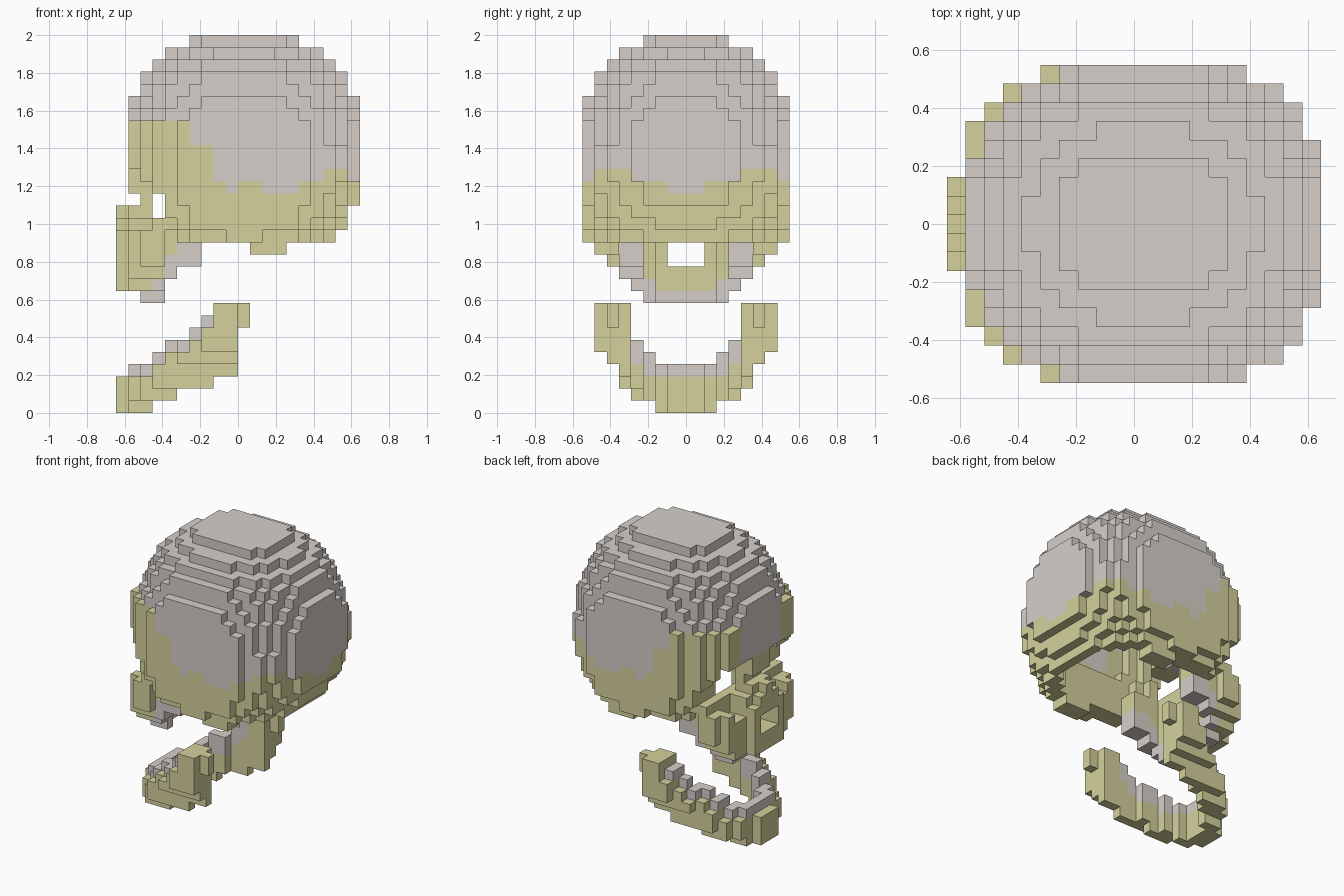
import bpy
import bmesh
from mathutils import Vector

if "Cube" in bpy.data.objects:
    bpy.data.objects.remove(bpy.data.objects["Cube"], do_unlink=True)

NX, NY, NZ = 20, 17, 31          # block counts along each axis
S = 2 / NZ                       # block size
BONE, STAIN = 0, 1


def make_material(name, color):
    mat = bpy.data.materials.new(name)
    mat.use_nodes = True
    mat.diffuse_color = color
    mat.node_tree.nodes["Principled BSDF"].inputs["Base Color"].default_value = color
    return mat


materials = [make_material("grey_bone", (0.67, 0.625, 0.585, 1)),
             make_material("yellow_stain", (0.66, 0.64, 0.335, 1))]

BROW_SIDE = {1: 5, 2: 6, 3: 7, 4: 7}      # outer edge of the brow ridge


# Braincase: stepped hollow ellipsoid, cut flat and open underneath
def in_cranium(i, y, k):
    dz = k - 21
    if k < 14:
        return k == 13 and 11 <= i <= 13 and y in (6, 7)     # ear bumps
    if i == 0 or (i == 1 and k < 18):                        # flat forehead
        return False
    if BROW_SIDE.get(i) == y and 19 <= k < 24:               # brow ridge
        return True
    x = max(abs(i - 10) - 1, 0)
    wide_y = y * (1 + 0.028 * min(dz, 0))                    # fuller temples low down
    outer = (x * x + wide_y ** 2) / 85.2 + dz * dz / 97 <= 1
    inner_z = max(dz, -4)
    inner = (x * x + y * y) / 49 + inner_z * inner_z / 58 <= 1
    bridge = i == 2 and y <= 1 and 16 <= k <= 18
    return bridge or (outer and not inner)


# Face openings: eye sockets and nose
def in_opening(i, y, k):
    socket = 1 <= i <= 3 and 2 <= y <= 5 and 16 <= k <= 19
    socket_floor = 1 <= i <= 2 and 3 <= y <= 4 and 14 <= k <= 15
    behind_bridge = i == 3 and 16 <= k <= 17
    nose = i <= 3 and y <= 1 and 12 <= k <= 13
    return socket or socket_floor or behind_bridge or nose


# Upper jaw with cheekbones: curved band, rising towards the back
UP_OUT = [2, 5, 6, 6, 5, 5, 5]
UP_IN = [0, 0, 0, 3, 4, 4, 4]
UP_LOW = [10, 10, 9, 9, 11, 12, 12]
UP_SIDE_LOW = [9, 9, 9, 9, 10, 11, 12]


def in_upper_jaw(i, y, k):
    if i >= len(UP_OUT) or not UP_IN[i] <= y <= UP_OUT[i]:
        return False
    top = 16
    if i == 0:
        top = 17 - y                  # rounded nose tip
    elif i == 1 and y <= 1:
        top = 17
    elif i <= 2 and y >= 5:
        top = 15
    return max(UP_LOW[i], UP_SIDE_LOW[y]) <= k < top


# Lower jaw: U-shaped band, sloping up to the hinges, outer edge one step lower
LOW_OUT = [1, 3, 4, 5, 5, 6, 6, 7, 7, 7, 6]
LOW_IN = [0, 0, 2, 3, 4, 4, 5, 5, 5, 5, 6]
LOW_BASE = [0, 0, 0, 1, 1, 2, 2, 2, 3, 3, 7]
LOW_TOP = [3, 4, 4, 5, 6, 6, 7, 8, 9, 9, 9]
LOW_SIDE_BASE = [0, 0, 0, 1, 1, 2, 4, 5]


def in_lower_jaw(i, y, k):
    if i >= len(LOW_OUT) or not LOW_IN[i] <= y <= LOW_OUT[i]:
        return False
    top = LOW_TOP[i] - (1 <= i <= 7 and y == LOW_OUT[i])
    return max(LOW_BASE[i], LOW_SIDE_BASE[y]) <= k < top


# Stain rules for each part
SIDE_STAIN = [24, 24, 24, 24, 24, 24, 22, 22, 19, 18,
              19, 19, 18, 18, 18, 19, 19, 20, 19, 20]


def cranium_color(i, y, k):
    level = SIDE_STAIN[i]
    if i < 5 and y <= 3:
        level = 20
    if i >= 17:
        level = 18 if y <= 1 else 19 if y <= 4 else 20
    return STAIN if k < level else BONE


def upper_color(i, y, k):
    teeth = k == 9 or (i >= 3 and y <= 5 and k <= UP_LOW[i] + 1)
    return BONE if teeth else STAIN


def lower_color(i, y, k):
    depth = 2 if i >= 3 and y == LOW_IN[i] else 1
    teeth = 1 <= i <= 7 and y < LOW_OUT[i] and k >= LOW_TOP[i] - depth
    return BONE if teeth else STAIN


# Gather the blocks of each part
parts = {"cranium": (in_cranium, cranium_color),
         "upper_jaw": (in_upper_jaw, upper_color),
         "lower_jaw": (in_lower_jaw, lower_color)}
owner = {}
for name, (inside, _) in parts.items():
    for i in range(NX):
        for j in range(NY):
            for k in range(NZ):
                y = abs(j - NY // 2)
                cell = (i, j, k)
                if cell not in owner and inside(i, y, k) and not in_opening(i, y, k):
                    owner[cell] = name

# Skin the exposed block sides
for name, (_, color) in parts.items():
    bm = bmesh.new()
    corners = {}

    def corner(p):
        key = tuple(round(c) for c in p)
        if key not in corners:
            corners[key] = bm.verts.new(((key[0] - NX / 2) * S,
                                         (key[1] - NY / 2) * S, key[2] * S))
        return corners[key]

    for cell, part in owner.items():
        if part != name:
            continue
        for axis in range(3):
            u, v, n = Vector(), Vector(), Vector()
            u[(axis + 1) % 3] = v[(axis + 2) % 3] = n[axis] = 1
            for side in (0, 1):
                near = list(cell)
                near[axis] += 2 * side - 1
                if tuple(near) in owner:
                    continue
                p = Vector(cell) + n * side
                loop = [p, p + u, p + u + v, p + v]
                if not side:
                    loop.reverse()
                face = bm.faces.new([corner(q) for q in loop])
                face.material_index = color(cell[0], abs(cell[1] - NY // 2), cell[2])
    mesh = bpy.data.meshes.new(name)
    bm.to_mesh(mesh)
    bm.free()
    for mat in materials:
        mesh.materials.append(mat)
    bpy.context.scene.collection.objects.link(bpy.data.objects.new(name, mesh))
